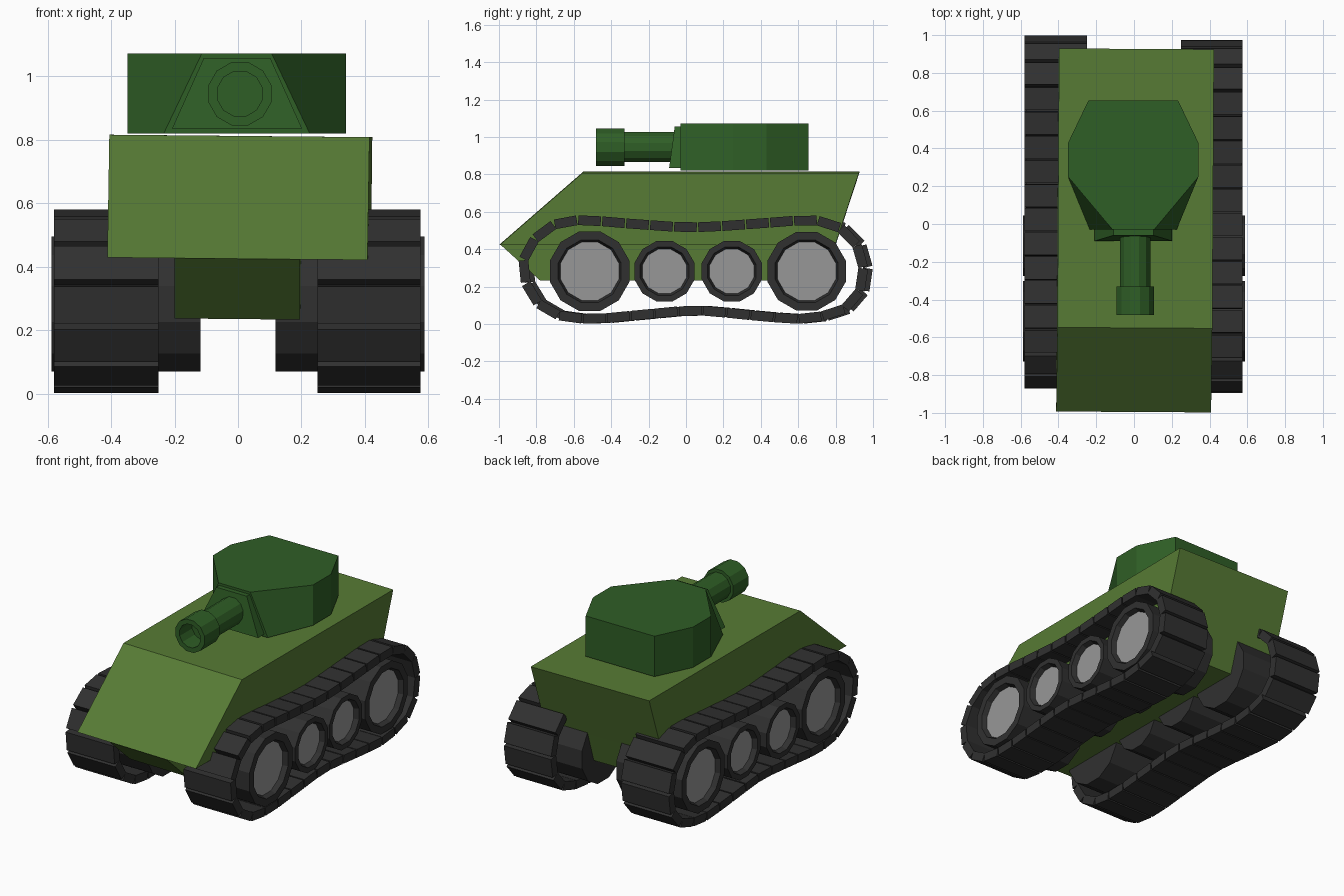
import bpy, bmesh, math
from mathutils import Vector, Matrix

cube = bpy.data.objects.get("Cube")
if cube:
    bpy.data.objects.remove(cube, do_unlink=True)


def material(name, rgb):
    m = bpy.data.materials.new(name)
    m.use_nodes = True
    m.diffuse_color = (*rgb, 1)
    m.node_tree.nodes["Principled BSDF"].inputs["Base Color"].default_value = (*rgb, 1)
    return m


HULL = material("olive green", (0.095, 0.20, 0.035))
TURRET = material("dark green", (0.028, 0.112, 0.019))
RUBBER = material("charcoal", (0.030, 0.030, 0.030))
HUB = material("hub grey", (0.31, 0.31, 0.31))


def finish(name, bm, *mats):
    bmesh.ops.recalc_face_normals(bm, faces=bm.faces)
    mesh = bpy.data.meshes.new(name)
    bm.to_mesh(mesh)
    bm.free()
    for m in mats:
        mesh.materials.append(m)
    ob = bpy.data.objects.new(name, mesh)
    bpy.context.collection.objects.link(ob)
    return ob


def loft(name, rings, mat, caps=True):
    """Join matching rings of points with quads and close both ends."""
    bm = bmesh.new()
    loops = [[bm.verts.new(p) for p in ring] for ring in rings]
    n = len(loops[0])
    for a, b in zip(loops, loops[1:]):
        for i in range(n):
            j = (i + 1) % n
            bm.faces.new((a[i], a[j], b[j], b[i]))
    if caps:
        bm.faces.new(loops[0])
        bm.faces.new(loops[-1])
    return finish(name, bm, mat)


# Hull: wide upper body and narrow belly, both sitting slightly askew
def hull_part(name, profile, half_width, tilt):
    ob = loft(name, [[(x, y, z) for y, z in profile] for x in (-half_width, half_width)], HULL)
    ob.rotation_euler = tilt


tilt = (0, 0.0095, -0.006)
hull_part("upper_hull", [(-0.995, 0.425), (-0.55, 0.812), (0.927, 0.812), (0.80, 0.425)], 0.41, tilt)
hull_part("lower_hull", [(-0.99, 0.425), (-0.78, 0.235), (0.74, 0.235), (0.80, 0.425)], 0.198, tilt)


# Turret: faceted body whose front narrows toward the roof
def turret_ring(front, z):
    half = [(front, -0.03), (0.345, 0.25), (0.345, 0.43), (0.237, 0.655)]
    pts = half + [(-x, y) for x, y in reversed(half)]
    return [(x - 0.004, y, z) for x, y in pts]


loft("turret", [turret_ring(0.23, 0.82), turret_ring(0.11, 1.072)], TURRET)

# Gun mantlet: sloped trapezoid plate
loft("mantlet", [
    [(-0.208, -0.09, 0.835), (0.202, -0.09, 0.835), (0.102, -0.06, 1.057), (-0.108, -0.06, 1.057)],
    [(-0.208, -0.02, 0.835), (0.202, -0.02, 0.835), (0.102, -0.02, 1.057), (-0.108, -0.02, 1.057)]], TURRET)


# Gun: one turned profile with a hollow muzzle
def circle(r, y, sides=12):
    return [(0.006 + r * math.sin(math.tau * (i + 0.5) / sides), y,
             0.945 + r * math.cos(math.tau * (i + 0.5) / sides)) for i in range(sides)]


gun_profile = [(0.083, -0.03), (0.083, -0.33), (0.103, -0.33), (0.103, -0.482),
               (0.073, -0.482), (0.073, -0.36)]
loft("gun_barrel", [circle(r, y) for r, y in gun_profile], TURRET)


# Wheels: wide rollers with a recessed grey hub on the outside
def wheel(name, side, y, r, hub_r, outer):
    bm = bmesh.new()
    inner = 0.118
    bmesh.ops.create_cone(bm, cap_ends=True, segments=12, radius1=r, radius2=r, depth=outer - inner)
    cap = max(bm.faces, key=lambda f: f.calc_center_median().z)
    centre = cap.calc_center_median()

    def step(scale, depth):
        bmesh.ops.inset_region(bm, faces=[cap], thickness=0.01, use_even_offset=True)
        for v in cap.verts:
            d = (v.co - centre).normalized()
            v.co = centre + Vector((d.x, d.y, 0)).normalized() * scale
            v.co.z = centre.z - depth

    step(hub_r + 0.012, 0)
    step(hub_r, 0.03)
    cap.material_index = 1
    turn = Matrix.Rotation(math.radians(15), 4, 'Z')
    place = Matrix.Translation((side * (inner + outer) / 2, y, 0.282))
    bm.transform(place @ Matrix.Rotation(side * math.pi / 2, 4, 'Y') @ turn)
    finish(name, bm, RUBBER, HUB)


# Track: flat links spaced evenly along a sagging loop
loop = [Vector(p) for p in (
    (-0.58, .555), (-0.28, .535), (0.03, .517), (0.36, .535), (0.65, .555), (0.78, .535),
    (0.868, .48), (0.93, .39), (0.947, .285), (0.905, .12), (0.77, .055), (0.62, .027),
    (0.33, .048), (0.05, .072), (-0.25, .048), (-0.52, .027), (-0.71, .055), (-0.815, .14),
    (-0.875, .29), (-0.835, .42), (-0.73, .52))]


def smooth_loop(pts, steps=24):
    out, n = [], len(pts)
    for i in range(n):
        a, b, c, d = (pts[(i + k) % n] for k in (-1, 0, 1, 2))
        for s in range(steps):
            t = s / steps
            out.append(0.5 * (2 * b + (c - a) * t + (2 * a - 5 * b + 4 * c - d) * t * t
                              + (3 * b - a - 3 * c + d) * t ** 3))
    return out


def even_points(pts, count):
    pts = pts + [pts[0]]
    total = sum((b - a).length for a, b in zip(pts, pts[1:]))
    out, run = [], 0.0
    for a, b in zip(pts, pts[1:]):
        seg = (b - a).length
        while len(out) < count and len(out) * total / count <= run + seg:
            out.append(a.lerp(b, (len(out) * total / count - run) / seg))
        run += seg
    return out


def track(name, x0, x1, shift):
    bm = bmesh.new()
    pts = even_points(smooth_loop(loop), 33)
    for a, b in zip(pts, pts[1:] + pts[:1]):
        mid, d = (a + b) / 2, b - a
        size = Matrix.Diagonal((x1 - x0, d.length - 0.008, 0.052, 1))
        turn = Matrix.Rotation(math.atan2(d.y, d.x), 4, 'X')
        place = Matrix.Translation(((x0 + x1) / 2, mid.x + shift, mid.y))
        bmesh.ops.create_cube(bm, size=1, matrix=place @ turn @ size)
    finish(name, bm, RUBBER)


track("left_track", 0.25, 0.575, 0)
track("right_track", -0.58, -0.25, 0.025)

wheels = [("front_wheel", -0.515, 0.22, 0.162, 0.588), ("front_roller", -0.115, 0.167, 0.123, 0.588),
          ("rear_roller", 0.245, 0.167, 0.123, 0.572), ("rear_wheel", 0.645, 0.217, 0.162, 0.572)]
for label, side in (("left", 1), ("right", -1)):
    for part, y, r, hub_r, outer in wheels:
        wheel(f"{label}_{part}", side, y, r, hub_r, outer)
